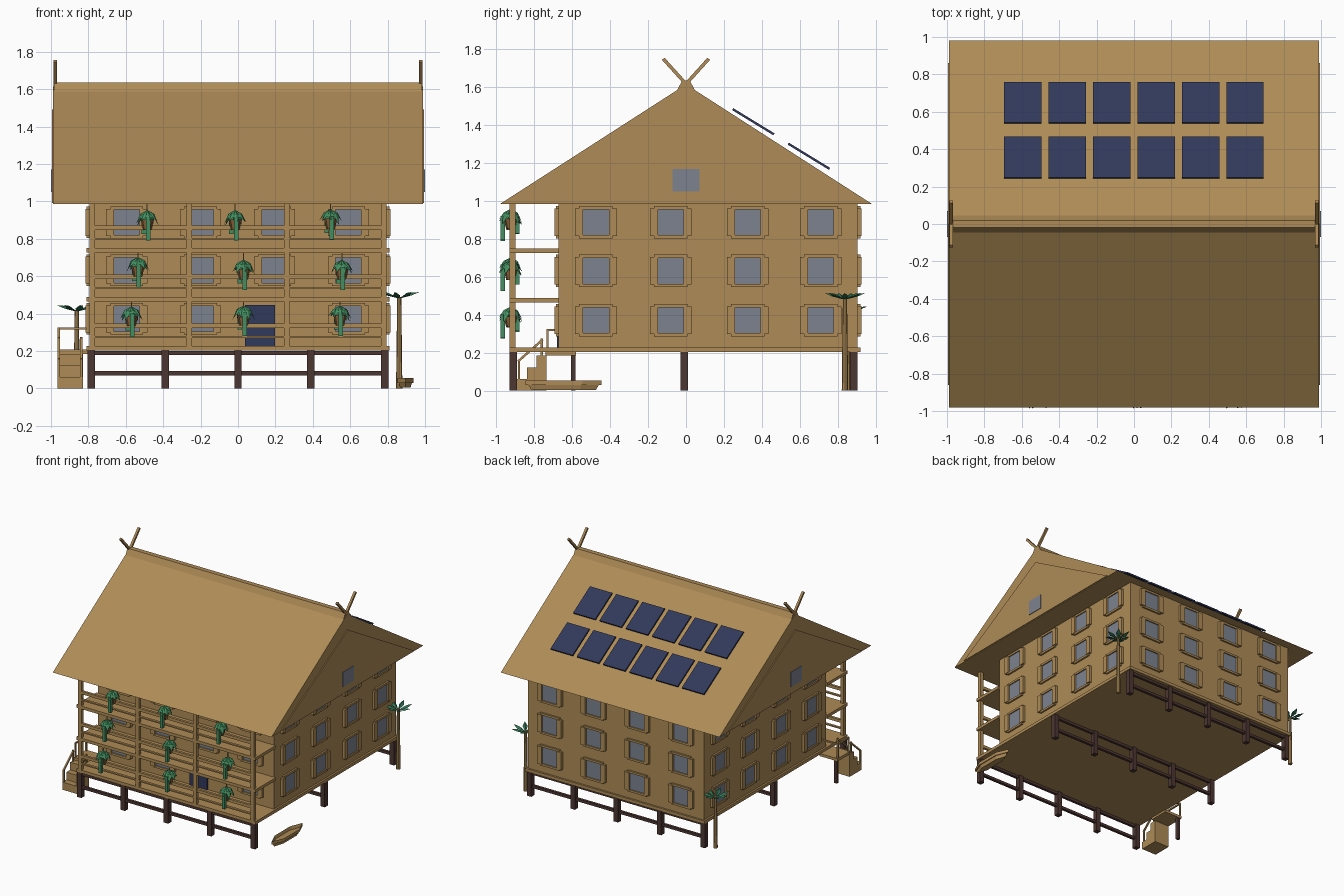
import bpy, bmesh, math, random
from mathutils import Vector, Matrix

if "Cube" in bpy.data.objects:
    bpy.data.objects.remove(bpy.data.objects["Cube"])

random.seed(4)


def material(name, rgb):
    m = bpy.data.materials.new(name)
    m.diffuse_color = (*rgb, 1)
    m.use_nodes = True
    m.node_tree.nodes["Principled BSDF"].inputs["Base Color"].default_value = m.diffuse_color
    return m


TAN = material("tan_timber", (0.425, 0.26, 0.094))
DARK = material("dark_timber", (0.073, 0.037, 0.031))
NAVY = material("navy", (0.03, 0.041, 0.105))
GLASS = material("grey_glass", (0.205, 0.225, 0.275))
LEAF = material("plant_green", (0.055, 0.27, 0.115))
PALM = material("palm_green", (0.028, 0.17, 0.085))
POT = material("basket_brown", (0.27, 0.13, 0.045))


def finish(name, bm, mat):
    bmesh.ops.recalc_face_normals(bm, faces=bm.faces)
    me = bpy.data.meshes.new(name)
    bm.to_mesh(me)
    bm.free()
    me.materials.append(mat)
    ob = bpy.data.objects.new(name, me)
    bpy.context.collection.objects.link(ob)
    return ob


def boxes(name, mat, items):
    """Each item is (x0, x1, y0, y1, z0, z1)."""
    bm = bmesh.new()
    for x0, x1, y0, y1, z0, z1 in items:
        m = Matrix.Translation(((x0 + x1) / 2, (y0 + y1) / 2, (z0 + z1) / 2))
        m = m @ Matrix.Diagonal((x1 - x0, y1 - y0, z1 - z0, 1))
        bmesh.ops.create_cube(bm, size=1, matrix=m)
    return finish(name, bm, mat)


def prism(name, mat, profile, x0, x1):
    """Extrude a (y, z) profile along x."""
    bm = bmesh.new()
    f = bm.faces.new([bm.verts.new((x0, y, z)) for y, z in profile])
    r = bmesh.ops.extrude_face_region(bm, geom=[f])
    vs = [v for v in r["geom"] if isinstance(v, bmesh.types.BMVert)]
    bmesh.ops.translate(bm, vec=(x1 - x0, 0, 0), verts=vs)
    return finish(name, bm, mat)


def add_bar(bm, a, b, w):
    """Square bar between two points."""
    a, b = Vector(a), Vector(b)
    d = b - a
    m = Matrix.Translation((a + b) / 2) @ d.to_track_quat("Z", "X").to_matrix().to_4x4()
    bmesh.ops.create_cube(bm, size=1, matrix=m @ Matrix.Diagonal((w, w, d.length, 1)))


def bars(name, mat, segs, w):
    bm = bmesh.new()
    for a, b in segs:
        add_bar(bm, a, b, w)
    return finish(name, bm, mat)


def add_leaf(bm, c, ang, r, rise, drop, w):
    """Peaked blade that leaves c, bends at 60% of r and ends at drop."""
    out = Vector((math.cos(ang), math.sin(ang), 0))
    side = Vector((-out.y, out.x, 0)) * w
    up = Vector((0, 0, 1))
    c = Vector(c)
    mid = c + out * r * 0.6 + up * rise
    v = [bm.verts.new(p) for p in (c, mid + side - up * w * 0.4, mid + up * w * 0.3,
                                   mid - side - up * w * 0.4, c + out * r + up * drop)]
    for i in ((0, 1, 2), (0, 2, 3), (1, 4, 2), (2, 4, 3), (0, 3, 1), (1, 3, 4)):
        bm.faces.new([v[k] for k in i])


# Stilts and their cross beams
ROWS = (-0.91, -0.01, 0.885)
boxes("stilts", DARK, [(x - 0.02, x + 0.02, y - 0.02, y + 0.02, 0, 0.205)
                       for y in ROWS for x in (-0.785, -0.39, 0, 0.39, 0.785)])
boxes("stilt_beams", DARK, [(-0.785, 0.785, y - 0.011, y + 0.011, z, z + 0.022)
                            for y in ROWS for z in (0.07, 0.178)])

# House body and floors
boxes("floor", TAN, [(-0.81, 0.81, -0.93, 0.92, 0.203, 0.228)])
boxes("walls", TAN, [(-0.795, 0.795, -0.672, 0.905, 0.228, 0.99)])
boxes("balcony_slabs", TAN, [(-0.81, 0.81, -0.93, -0.67, z, z + 0.024) for z in (0.465, 0.727)])
boxes("balcony_posts", TAN, [(x - 0.015, x + 0.015, -0.93, -0.9, 0.22, 1.0)
                             for x in (-0.78, -0.26, 0.26, 0.78)])
boxes("balcony_rails", TAN, [(-0.78, 0.78, -0.925, -0.905, f + a, f + a + h)
                             for f in (0.228, 0.489, 0.751) for a, h in ((0.095, 0.024), (0.042, 0.01))])

# Roof block, ridge cap, gable panels
prism("roof", TAN, [(-0.98, 0.985), (0.98, 0.985), (0, 1.615)], -0.988, 0.988)
prism("ridge_cap", TAN, [(-0.045, 1.588), (0.045, 1.588), (0.02, 1.635), (-0.02, 1.635)], -0.985, 0.985)
prism("gable_panels", TAN, [(-0.86, 0.99), (0.86, 0.99), (0, 1.49)], -0.995, 0.995)
boxes("gable_windows", GLASS, [(s * 0.9975 - 0.0025, s * 0.9975 + 0.0025, -0.07, 0.07, 1.05, 1.17)
                               for s in (-1, 1)])
bars("ridge_finials", TAN, [((x, s * -0.02, 1.595), (x, s * 0.12, 1.75))
                            for x in (-0.977, 0.977) for s in (-1, 1)], 0.018)

# Solar panels in two tilted rows
bm = bmesh.new()
for cy, cz in ((0.355, 1.418), (0.648, 1.236)):
    for i in range(6):
        m = Matrix.Translation((-0.594 + i * 0.2375, cy, cz)) @ Matrix.Rotation(-0.548, 4, "X")
        bmesh.ops.create_cube(bm, size=1, matrix=m @ Matrix.Diagonal((0.2, 0.255, 0.012, 1)))
finish("solar_panels", bm, NAVY)

# Windows with frames and shutters on all four walls
FRONT, BACK, SIDE = -0.672, 0.905, 0.795
COLS_X, COLS_Y = (-0.595, -0.2, 0.195, 0.59), (-0.475, -0.08, 0.325, 0.71)
frames, panes, shutters = [], [], []


def wall_box(wall, u0, u1, z0, z1, depth):
    """Plate of given depth standing out of a wall, u runs along the wall."""
    axis, pos, s = wall
    d = sorted((pos - s * 0.01, pos + s * depth))
    return (u0, u1, *d, z0, z1) if axis == "y" else (*d, u0, u1, z0, z1)


for wall, cols in ((("y", FRONT, -1), COLS_X), (("y", BACK, 1), COLS_X),
                   (("x", SIDE, 1), COLS_Y), (("x", -SIDE, -1), COLS_Y)):
    for z in (0.372, 0.632, 0.888):
        for u in cols:
            if wall[1] == FRONT and z < 0.4 and u == COLS_X[2]:
                continue
            frames.append(wall_box(wall, u - 0.088, u + 0.088, z - 0.085, z - 0.068, 0.014))
            frames.append(wall_box(wall, u - 0.088, u + 0.088, z + 0.068, z + 0.085, 0.014))
            panes.append(wall_box(wall, u - 0.072, u + 0.072, z - 0.07, z + 0.07, 0.005))
            for s in (-1, 1):
                c = u + s * 0.089
                shutters.append(wall_box(wall, c - 0.021, c + 0.021, z - 0.072, z + 0.072, 0.02))
boxes("window_frames", TAN, frames)
boxes("window_panes", GLASS, panes)
boxes("shutters", TAN, shutters)
boxes("front_door", NAVY, [(0.038, 0.198, -0.681, -0.67, 0.228, 0.445)])

# Stairs, landing and handrails
prism("stairs", TAN, [(-0.89, 0), (-0.89, 0.062), (-0.838, 0.062), (-0.838, 0.123), (-0.788, 0.123),
                      (-0.788, 0.185), (-0.735, 0.185), (-0.735, 0)], -0.965, -0.83)
boxes("landing", TAN, [(-0.965, -0.8, -0.74, -0.58, 0.185, 0.207)])
boxes("landing_post", DARK, [(-0.955, -0.93, -0.607, -0.582, 0, 0.19)])
bars("stair_rails", TAN, [seg for x in (-0.958, -0.838) for seg in (
    ((x, -0.88, 0.06), (x, -0.88, 0.16)), ((x, -0.885, 0.155), (x, -0.755, 0.27)),
    ((x, -0.76, 0.185), (x, -0.76, 0.275)))]
    + [((-0.958, -0.73, 0.2), (-0.958, -0.73, 0.325)), ((-0.958, -0.59, 0.2), (-0.958, -0.59, 0.325)),
       ((-0.958, -0.735, 0.32), (-0.958, -0.585, 0.32)), ((-0.958, -0.59, 0.32), (-0.81, -0.59, 0.32))], 0.012)

# Boat hull with pointed ends and a hollow deck
bm = bmesh.new()
OUTLINE = ((0, -0.2), (0.042, -0.1), (0.042, 0.1), (0, 0.2), (-0.042, 0.1), (-0.042, -0.1))
top = [bm.verts.new((0.895 + x, -0.645 + y, 0.055)) for x, y in OUTLINE]
low = [bm.verts.new((0.895 + x * 0.65, -0.645 + y * 0.85, 0.004)) for x, y in OUTLINE]
for i in range(6):
    j = (i + 1) % 6
    bm.faces.new((top[i], top[j], low[j], low[i]))
deck = bm.faces.new(top)
bm.faces.new(low)
bmesh.ops.inset_individual(bm, faces=[deck], thickness=0.01)
bmesh.ops.translate(bm, vec=(0, 0, -0.025), verts=deck.verts)
finish("boat", bm, TAN)

# Palm trees at the back corners
trunks, crowns = bmesh.new(), bmesh.new()
for x, y, h, turn in ((0.862, 0.838, 0.49, 0.0), (-0.862, 0.85, 0.42, 0.5)):
    bmesh.ops.create_cone(trunks, cap_ends=True, segments=8, radius1=0.017, radius2=0.011, depth=h,
                          matrix=Matrix.Translation((x, y, h / 2)))
    for k in range(7):
        add_leaf(crowns, (x, y, h - 0.01), turn + k * math.tau / 7, 0.108, 0.025, 0.035, 0.02)
finish("palm_trunks", trunks, TAN)
finish("palm_fronds", crowns, PALM)

# Hanging plant baskets along the balconies
pots, plants, cords = bmesh.new(), bmesh.new(), []
for x, z, ceiling in ((-0.485, 0.885, 0.985), (-0.015, 0.885, 0.985), (0.495, 0.89, 0.985),
                      (-0.535, 0.635, 0.727), (0.03, 0.62, 0.727), (0.555, 0.62, 0.727),
                      (-0.57, 0.37, 0.465), (0.03, 0.375, 0.465), (0.545, 0.375, 0.465)):
    y = -0.925
    bmesh.ops.create_cone(pots, cap_ends=True, segments=8, radius1=0.022, radius2=0.036, depth=0.055,
                          matrix=Matrix.Translation((x, y, z - 0.01)))
    cords.append(((x, y, z), (x, y, ceiling)))
    turn = random.uniform(0, 1)
    for k in range(8):
        add_leaf(plants, (x, y, z + 0.068), turn + k * math.tau / 8, 0.062,
                 -0.025, random.uniform(-0.085, -0.055), 0.02)
    # Trailing vines
    for dx, dy, ln in ((0.005, -0.04, 0.095), (-0.02, 0.035, 0.06)):
        add_bar(plants, (x + dx, y + dy, z + 0.03), (x + dx, y + dy, z - ln), 0.024)
finish("basket_pots", pots, POT)
finish("basket_plants", plants, LEAF)
bars("basket_cords", TAN, cords, 0.006)
